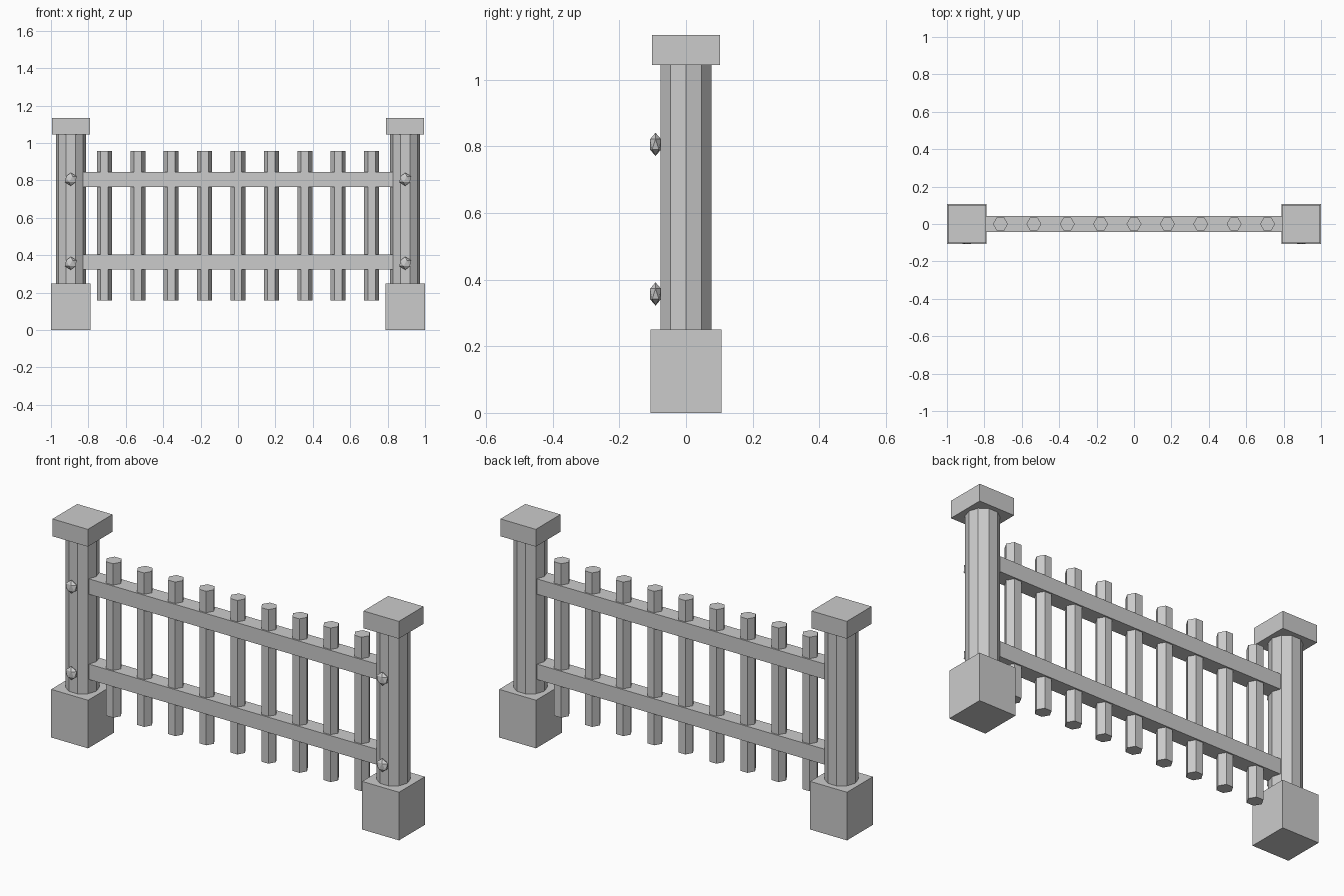
import bpy
import bmesh
from math import cos, sin, tau
from mathutils import Matrix

cube = bpy.data.objects.get("Cube")
if cube:
    bpy.data.objects.remove(cube)

grey = bpy.data.materials.new("stone_grey")
grey.use_nodes = True
grey.diffuse_color = (0.6, 0.6, 0.6, 1)
grey.node_tree.nodes["Principled BSDF"].inputs["Base Color"].default_value = (0.6, 0.6, 0.6, 1)


def finish(name, bm, location):
    bmesh.ops.recalc_face_normals(bm, faces=bm.faces)
    mesh = bpy.data.meshes.new(name)
    bm.to_mesh(mesh)
    bm.free()
    mesh.materials.append(grey)
    obj = bpy.data.objects.new(name, mesh)
    obj.location = location
    bpy.context.collection.objects.link(obj)


def box(name, size, location):
    bm = bmesh.new()
    bmesh.ops.create_cube(bm, size=1, matrix=Matrix.Diagonal((*size, 1)))
    finish(name, bm, location)


def prism(name, sides, radius, x, bottom, top):
    """Upright prism with a corner pointing along +x."""
    bm = bmesh.new()
    ring = [bm.verts.new((radius * cos(tau * i / sides), radius * sin(tau * i / sides), 0))
            for i in range(sides)]
    base = bm.faces.new(ring)
    result = bmesh.ops.extrude_face_region(bm, geom=[base], use_keep_orig=True)
    lifted = [v for v in result["geom"] if isinstance(v, bmesh.types.BMVert)]
    bmesh.ops.translate(bm, verts=lifted, vec=(0, 0, top - bottom))
    finish(name, bm, (x, 0, bottom))


def bolt(name, location):
    bm = bmesh.new()
    bmesh.ops.create_icosphere(bm, subdivisions=1, radius=0.035,
                               matrix=Matrix.Diagonal((1, 0.55, 1, 1)))
    finish(name, bm, location)


POST_X = 0.894
RAIL_HEIGHTS = {"lower": 0.363, "upper": 0.806}
BOLT_HEIGHTS = {"lower": 0.357, "upper": 0.806}

# End posts with footing, cap and front bolts
for side, sign in (("left", 1), ("right", -1)):
    x = sign * POST_X
    box(f"{side}_footing", (0.212, 0.212, 0.25), (x, 0, 0.125))
    prism(f"{side}_post", 10, 0.08, x, 0.25, 1.046)
    box(f"{side}_cap", (0.203, 0.203, 0.09), (x, 0, 1.09))
    for level, z in BOLT_HEIGHTS.items():
        bolt(f"{side}_{level}_bolt", (x, -0.0915, z))

# Horizontal rails between the posts
for level, z in RAIL_HEIGHTS.items():
    box(f"{level}_rail", (2 * POST_X - 0.08, 0.085, 0.08), (0, 0, z))

# Hexagonal pickets passing through the rails
for i in range(9):
    prism(f"picket_{i + 1}", 6, 0.04, (i - 4) * 0.1785, 0.157, 0.957)
